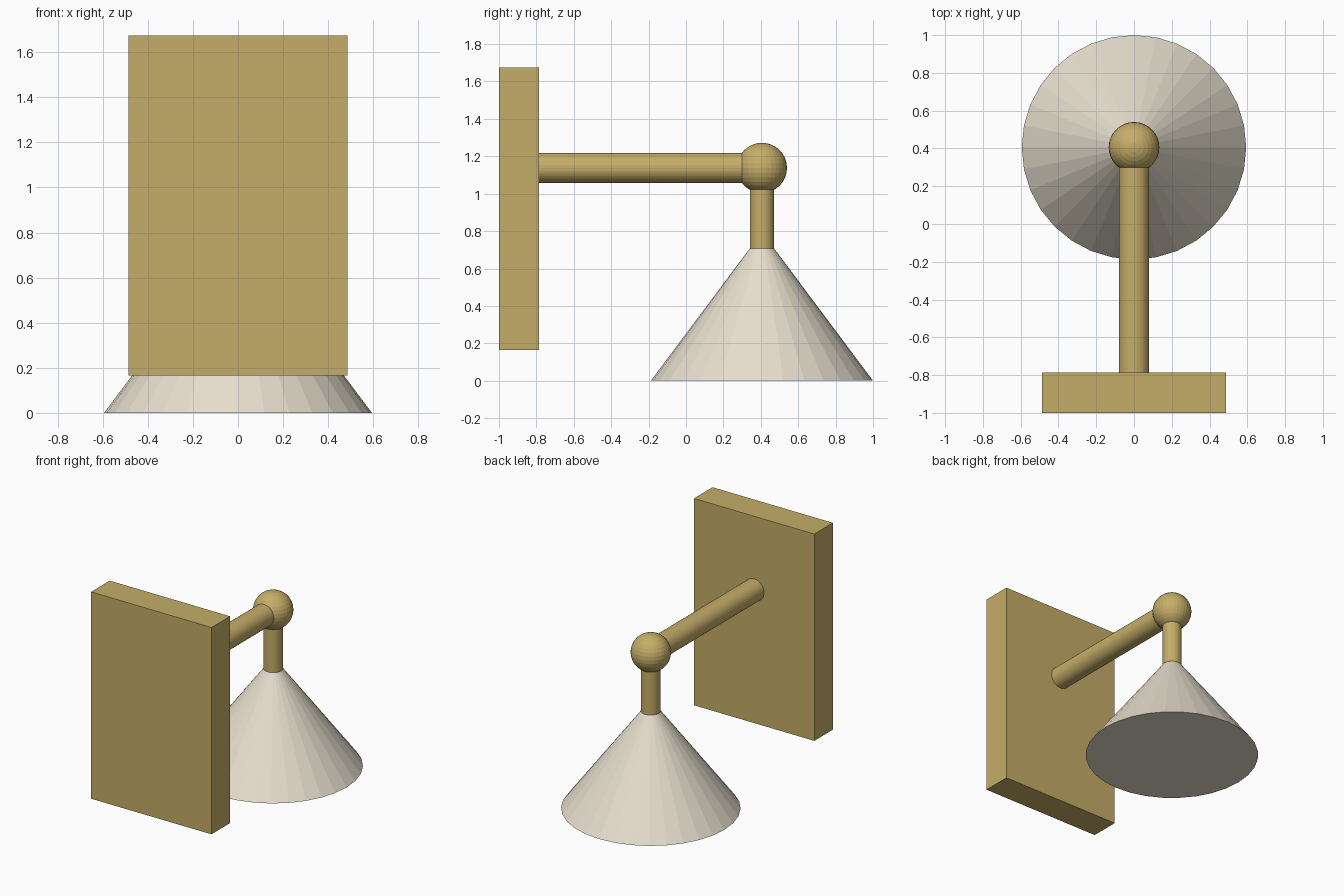
import bpy
from math import pi

if "Cube" in bpy.data.objects:
    bpy.data.objects.remove(bpy.data.objects["Cube"])

AXIS_Y = 0.406   # y of the ball, stem and shade
ARM_Z = 1.138    # height of the arm and ball


def material(name, color):
    m = bpy.data.materials.new(name)
    m.diffuse_color = (*color, 1)
    m.use_nodes = True
    m.node_tree.nodes["Principled BSDF"].inputs["Base Color"].default_value = m.diffuse_color
    return m


brass = material("brass", (0.56, 0.42, 0.14))
cream = material("cream", (0.80, 0.74, 0.62))


def finish(name, mat):
    ob = bpy.context.object
    ob.name = name
    ob.data.materials.append(mat)
    return ob


# Wall plate
bpy.ops.mesh.primitive_cube_add(size=1, location=(0, -0.893, 0.92))
plate = finish("wall_plate", brass)
plate.scale = (0.972, 0.214, 1.51)

# Horizontal arm from plate into ball
y0, y1 = -0.80, AXIS_Y
bpy.ops.mesh.primitive_cylinder_add(vertices=32, radius=0.08, depth=y1 - y0,
                                    location=(0, (y0 + y1) / 2, ARM_Z),
                                    rotation=(pi / 2, 0, 0))
finish("arm", brass)

# Ball joint
bpy.ops.mesh.primitive_uv_sphere_add(segments=32, ring_count=16, radius=0.134,
                                     location=(0, AXIS_Y, ARM_Z))
finish("ball_joint", brass)

# Vertical stem from ball to shade
z0, z1 = 0.708, ARM_Z
bpy.ops.mesh.primitive_cylinder_add(vertices=32, radius=0.065, depth=z1 - z0,
                                    location=(0, AXIS_Y, (z0 + z1) / 2))
finish("stem", brass)

# Conical shade, closed underneath
bpy.ops.mesh.primitive_cone_add(vertices=32, radius1=0.594, radius2=0.063,
                                depth=0.71, location=(0, AXIS_Y, 0.355))
finish("lamp_shade", cream)
